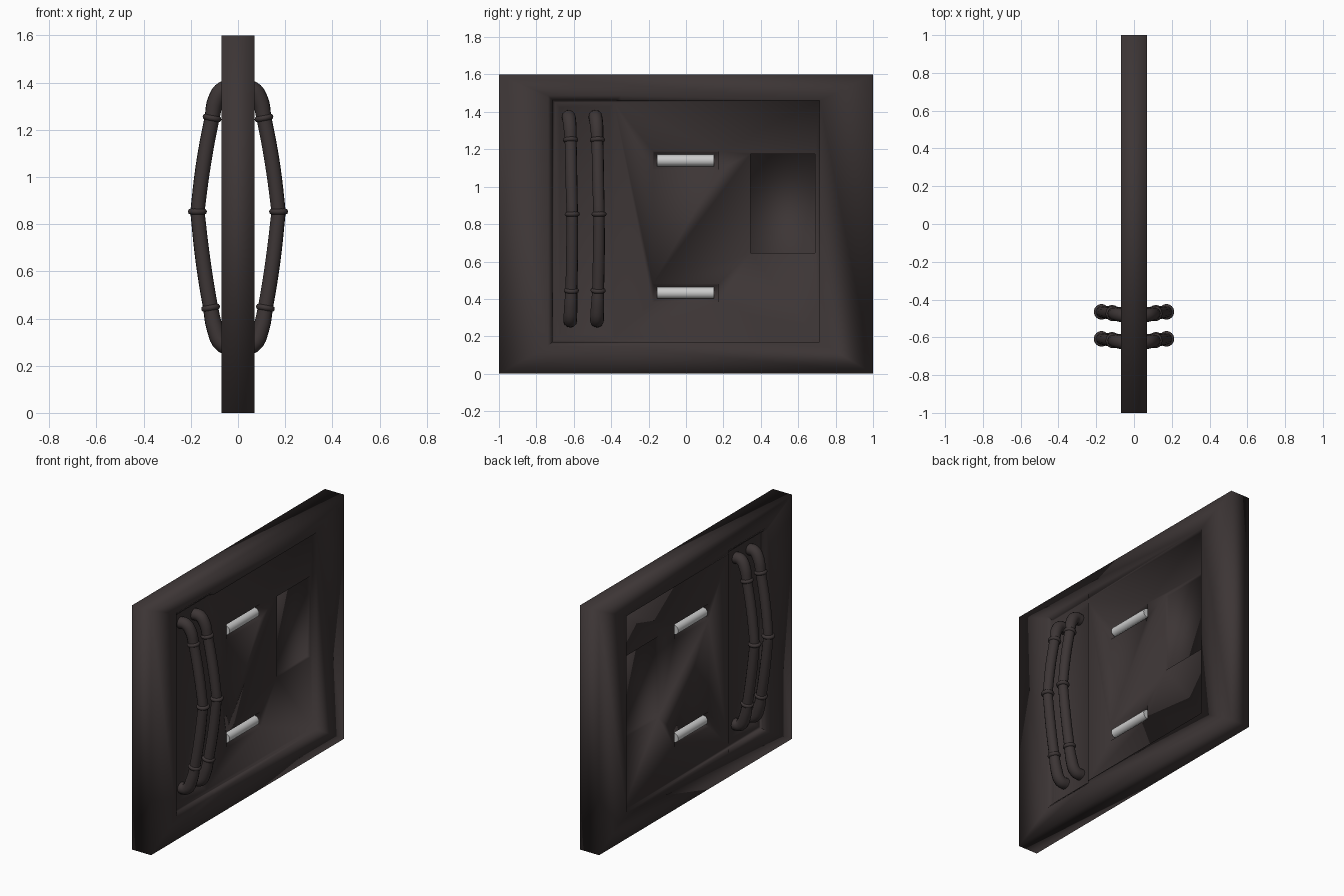
import bpy, math
from mathutils import Vector

if "Cube" in bpy.data.objects:
    bpy.data.objects.remove(bpy.data.objects["Cube"])


def material(name, rgb):
    m = bpy.data.materials.new(name)
    m.diffuse_color = (*rgb, 1)
    m.use_nodes = True
    m.node_tree.nodes["Principled BSDF"].inputs["Base Color"].default_value = m.diffuse_color
    return m


DARK = material("dark brown metal", (0.046, 0.036, 0.036))
LAMP = material("pale lamp glass", (0.60, 0.60, 0.60))


def finish(ob, name, mat):
    ob.name = name
    ob.data.materials.clear()
    ob.data.materials.append(mat)
    return ob


def box(name, x0, x1, y0, y1, z0, z1):
    bpy.ops.mesh.primitive_cube_add(size=1)
    ob = bpy.context.object
    ob.name = name
    lo, hi = Vector((x0, y0, z0)), Vector((x1, y1, z1))
    for v in ob.data.vertices:
        v.co = Vector((lo[i] + (v.co[i] + 0.5) * (hi[i] - lo[i]) for i in range(3)))
    return ob


def cut(ob, s, floor, lip, taper, y0, y1, z0, z1):
    """Cut a pocket on side s; the mouth at x = lip is wider than its floor by taper."""
    top = 0.1
    a, b = sorted((s * floor, s * top))
    cutter = box("cutter", a, b, y0, y1, z0, z1)
    cutter.hide_render = True
    grow = taper * (top - floor) / (lip - floor)
    cy, cz = (y0 + y1) / 2, (z0 + z1) / 2
    for v in cutter.data.vertices:
        if abs(v.co.x) > top - 0.001:
            v.co.y += math.copysign(grow, v.co.y - cy)
            v.co.z += math.copysign(grow, v.co.z - cz)
    mod = ob.modifiers.new("pocket", 'BOOLEAN')
    mod.operation, mod.solver, mod.object = 'DIFFERENCE', 'EXACT', cutter
    bpy.context.view_layer.objects.active = ob
    bpy.ops.object.modifier_apply(modifier=mod.name)
    bpy.data.objects.remove(cutter, do_unlink=True)


# Slab with a shallow recess and deeper pockets on both faces:
# floor x, lip x, taper, y range, z range
slab = finish(box("door_slab", -0.07, 0.07, -1, 1, 0, 1.6), "door_slab", DARK)
POCKETS = [
    (0.040, 0.07, 0.0, -0.715, 0.715, 0.17, 1.46),      # panel recess
    (0.020, 0.04, 0.025, -0.675, -0.41, 0.21, 1.425),   # pipes
    (0.018, 0.04, 0.0, 0.345, 0.69, 0.645, 1.175),      # window
    (0.015, 0.04, 0.008, -0.170, 0.167, 1.098, 1.182),  # upper lamp
    (0.015, 0.04, 0.008, -0.170, 0.167, 0.390, 0.474),  # lower lamp
]
for p in POCKETS:
    for s in (1, -1):
        cut(slab, s, *p)

# Soft shading over the whole slab
for f in slab.data.polygons:
    f.use_smooth = True

# Pipe centre line: x, z, sideways drift, thickness
PATH = [(0.02, 1.372, -0.015, 1.15), (0.060, 1.370, -0.013, 1.15),
        (0.092, 1.328, -0.008, 1.12), (0.110, 1.25, -0.004, 1),
        (0.147, 1.05, 0, 1), (0.172, 0.853, 0.005, 0.95),
        (0.149, 0.65, 0.004, 1), (0.116, 0.445, 0, 1),
        (0.098, 0.36, -0.003, 1.12), (0.062, 0.289, -0.006, 1.15),
        (0.02, 0.284, -0.006, 1.15)]
COLLARS = (3, 5, 7)


def pipe(name, y, s):
    pts = [Vector((s * x, y + d, z)) for x, z, d, _ in PATH]
    cu = bpy.data.curves.new(name, 'CURVE')
    cu.dimensions = '3D'
    cu.bevel_depth = 0.032
    cu.bevel_resolution = 4
    cu.resolution_u = 4
    cu.use_fill_caps = True
    sp = cu.splines.new('BEZIER')
    sp.bezier_points.add(len(pts) - 1)
    for bp, p, row in zip(sp.bezier_points, pts, PATH):
        bp.co = p
        bp.radius = row[3]
        bp.handle_left_type = bp.handle_right_type = 'AUTO'
    # Straight lengths meet at an angle under the middle collar
    sp.bezier_points[5].handle_left_type = 'VECTOR'
    sp.bezier_points[5].handle_right_type = 'VECTOR'
    ob = bpy.data.objects.new(name, cu)
    bpy.context.collection.objects.link(ob)
    bpy.ops.object.select_all(action='DESELECT')
    ob.select_set(True)
    bpy.context.view_layer.objects.active = ob
    bpy.ops.object.convert(target='MESH')
    ob = finish(bpy.context.object, name, DARK)
    bpy.ops.object.shade_smooth_by_angle(angle=math.radians(50))
    # Rounded collars
    for n, i in enumerate(COLLARS):
        way = pts[i + 1] - pts[i - 1]
        bpy.ops.mesh.primitive_torus_add(
            major_radius=0.028, minor_radius=0.013, major_segments=20,
            minor_segments=8, location=pts[i],
            rotation=way.to_track_quat('Z', 'Y').to_euler())
        finish(bpy.context.object, f"{name}_collar_{n + 1}", DARK)
        bpy.ops.object.shade_smooth()


for s, side in ((1, "right"), (-1, "left")):
    pipe(f"outer_pipe_{side}", -0.613, s)
    pipe(f"inner_pipe_{side}", -0.470, s)
    # Tube lamps
    for z, level in ((1.140, "upper"), (0.432, "lower")):
        bpy.ops.mesh.primitive_cylinder_add(
            vertices=16, radius=0.031, depth=0.305,
            location=(s * 0.018, -0.003, z), rotation=(math.pi / 2, 0, 0))
        finish(bpy.context.object, f"{level}_lamp_{side}", LAMP)
        bpy.ops.object.shade_smooth_by_angle(angle=math.radians(40))
